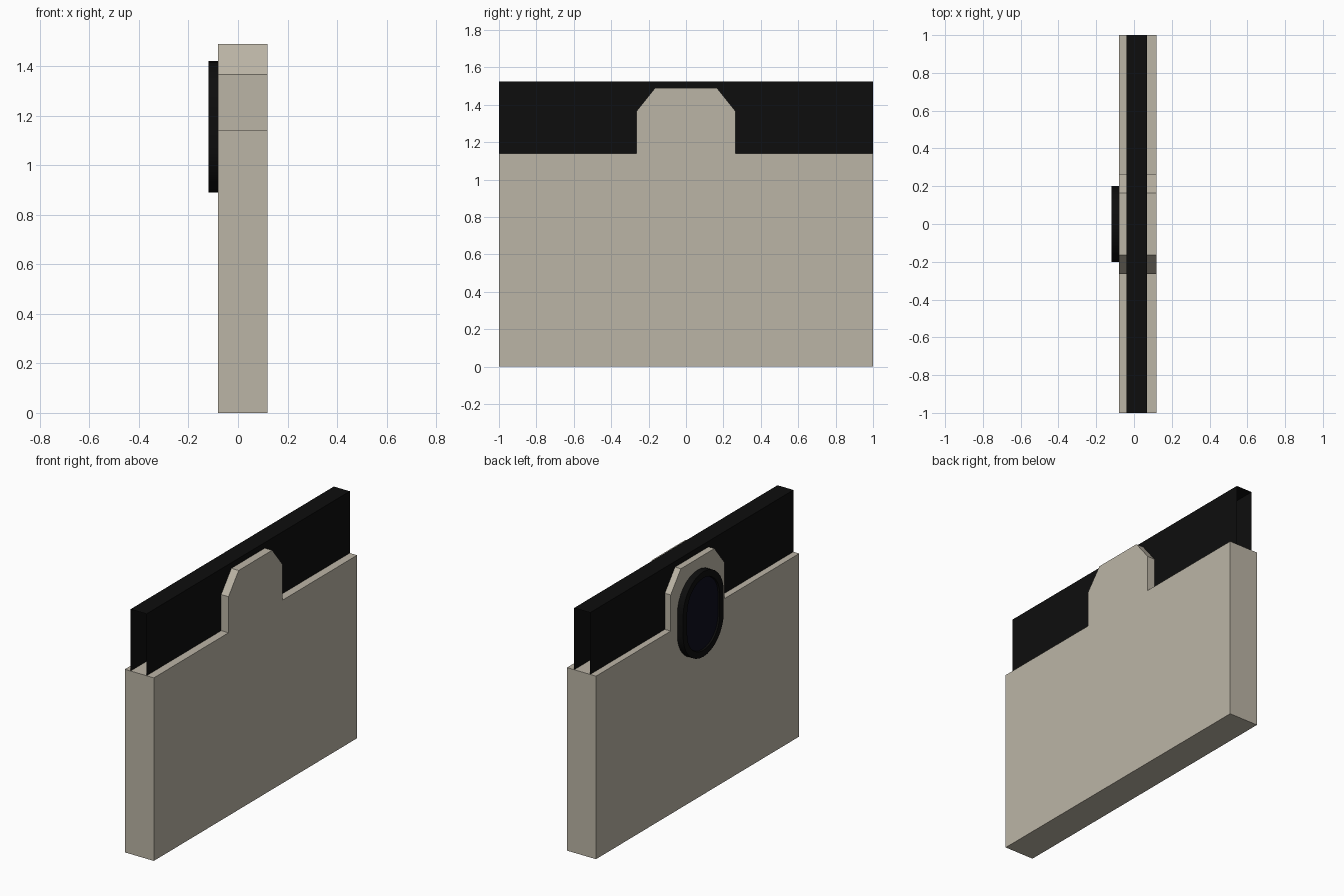
import bpy
import bmesh
from math import pi, sin, cos

cube = bpy.data.objects.get("Cube")
if cube:
    bpy.data.objects.remove(cube, do_unlink=True)


def material(name, rgb):
    m = bpy.data.materials.new(name)
    m.use_nodes = True
    m.diffuse_color = (*rgb, 1)
    m.node_tree.nodes["Principled BSDF"].inputs["Base Color"].default_value = (*rgb, 1)
    return m


stone = material("warm beige", (0.5, 0.46, 0.38))
black = material("black", (0.004, 0.004, 0.004))
navy = material("dark navy", (0.004, 0.004, 0.012))


def finish(name, bm, *mats):
    mesh = bpy.data.meshes.new(name)
    bm.to_mesh(mesh)
    bm.free()
    for m in mats:
        mesh.materials.append(m)
    obj = bpy.data.objects.new(name, mesh)
    bpy.context.collection.objects.link(obj)
    return obj


def extrude_x(bm, profile, x0, x1):
    """Solid from a (y, z) outline, returning its cap at x1."""
    face = bm.faces.new([bm.verts.new((x0, y, z)) for y, z in profile])
    out = bmesh.ops.extrude_face_region(bm, geom=[face])["geom"]
    verts = [g for g in out if isinstance(g, bmesh.types.BMVert)]
    bmesh.ops.translate(bm, verts=verts, vec=(x1 - x0, 0, 0))
    bmesh.ops.recalc_face_normals(bm, faces=bm.faces)
    return next(g for g in out if isinstance(g, bmesh.types.BMFace))


# Slab with the raised chamfered tab
half = [(1, 0), (1, 1.14), (0.265, 1.14), (0.265, 1.365), (0.165, 1.49)]
bm = bmesh.new()
extrude_x(bm, half + [(-y, z) for y, z in reversed(half)], -0.08, 0.12)
finish("body_slab", bm, stone)

# Thin open-ended channel along the top
bm = bmesh.new()
section = [(-0.04, 1.14), (-0.04, 1.525), (0.07, 1.525), (0.07, 1.14)]
rows = [[bm.verts.new((x, y, z)) for x, z in section] for y in (-1, 1)]
for i in range(3):
    bm.faces.new((rows[0][i], rows[0][i + 1], rows[1][i + 1], rows[1][i]))
bmesh.ops.recalc_face_normals(bm, faces=bm.faces)
finish("top_channel", bm, black)

# Oval lens: black rim with a slightly recessed navy pane
R, MID, STRAIGHT, N = 0.2, 1.155, 0.065, 16
oval = []
for end in (0, 1):
    for i in range(N + 1):
        a = pi * (end + i / N)
        oval.append((R * cos(a), MID + R * sin(a) + (STRAIGHT, -STRAIGHT)[end]))
bm = bmesh.new()
cap = extrude_x(bm, oval, -0.08, -0.12)
bmesh.ops.inset_region(bm, faces=[cap], thickness=0.04)
bmesh.ops.inset_region(bm, faces=[cap], thickness=0.003, depth=-0.01)
cap.material_index = 1
lens = finish("oval_lens", bm, black, navy)
bpy.context.view_layer.objects.active = lens
lens.select_set(True)
bpy.ops.object.shade_smooth_by_angle()
